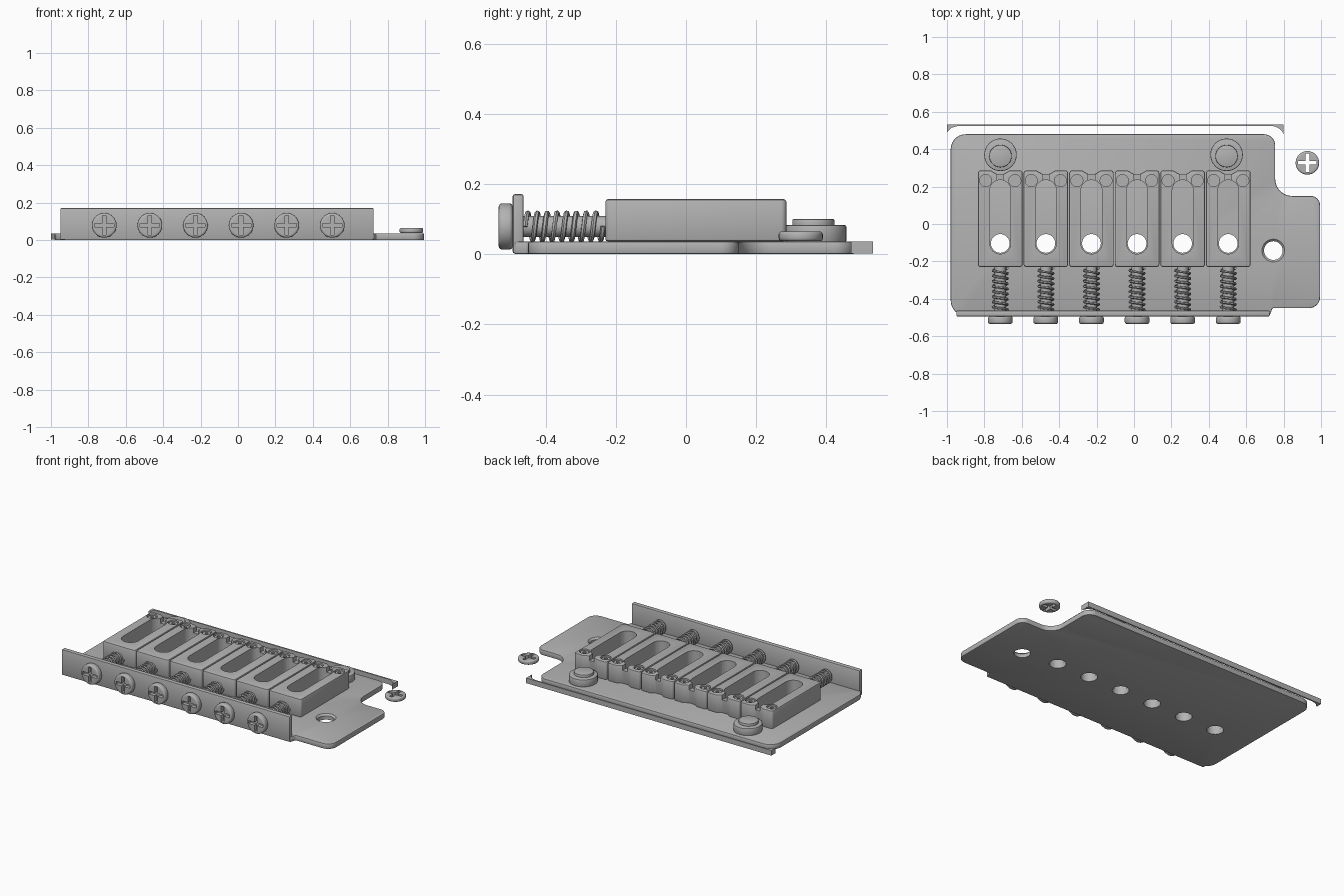
import bpy, bmesh, math
from mathutils import Vector, Matrix

if "Cube" in bpy.data.objects:
    bpy.data.objects.remove(bpy.data.objects["Cube"])

metal = bpy.data.materials.new("grey metal")
GREY = (0.45, 0.45, 0.45, 1)
metal.use_nodes = True
metal.diffuse_color = GREY
metal.node_tree.nodes["Principled BSDF"].inputs["Base Color"].default_value = GREY


def add_object(name, bm):
    bmesh.ops.recalc_face_normals(bm, faces=bm.faces[:])
    mesh = bpy.data.meshes.new(name)
    bm.to_mesh(mesh)
    bm.free()
    mesh.materials.append(metal)
    ob = bpy.data.objects.new(name, mesh)
    bpy.context.collection.objects.link(ob)
    return ob


def fillet(corners, steps=8):
    """Round each (x, y, radius) corner of an outline."""
    out = []
    for i, (x, y, r) in enumerate(corners):
        p = Vector((x, y))
        if r == 0:
            out.append(p)
            continue
        a = (Vector(corners[i - 1][:2]) - p).normalized()
        b = (Vector(corners[(i + 1) % len(corners)][:2]) - p).normalized()
        half = a.angle(b) / 2
        centre = p + (a + b).normalized() * (r / math.sin(half))
        start = p + a * (r / math.tan(half)) - centre
        end = p + b * (r / math.tan(half)) - centre
        sweep = start.angle_signed(end)
        for k in range(steps + 1):
            out.append(centre + Matrix.Rotation(-sweep * k / steps, 2) @ start)
    return out


def prism(name, outline, z0, z1):
    bm = bmesh.new()
    face = bm.faces.new([bm.verts.new((p[0], p[1], z0)) for p in outline])
    top = bmesh.ops.extrude_face_region(bm, geom=[face])["geom"]
    verts = [v for v in top if isinstance(v, bmesh.types.BMVert)]
    bmesh.ops.translate(bm, vec=(0, 0, z1 - z0), verts=verts)
    return add_object(name, bm)


def box(name, x0, x1, y0, y1, z0, z1):
    return prism(name, [(x0, y0), (x1, y0), (x1, y1), (x0, y1)], z0, z1)


def cylinder(name, centre, r0, r1, depth, axis="Z", sides=32):
    """Cylinder or cone centred on a point; r0 is the low or front end."""
    bm = bmesh.new()
    bmesh.ops.create_cone(bm, cap_ends=True, segments=sides, radius1=r0, radius2=r1, depth=depth)
    if axis == "Y":
        bmesh.ops.rotate(bm, cent=(0, 0, 0), matrix=Matrix.Rotation(-math.pi / 2, 3, "X"), verts=bm.verts)
    bmesh.ops.translate(bm, vec=centre, verts=bm.verts)
    return add_object(name, bm)


def bake(ob):
    mesh = bpy.data.meshes.new_from_object(ob.evaluated_get(bpy.context.evaluated_depsgraph_get()))
    ob.modifiers.clear()
    ob.data = mesh


def cut(ob, cutters):
    for c in cutters:
        mod = ob.modifiers.new("cut", "BOOLEAN")
        mod.operation, mod.solver, mod.object = "DIFFERENCE", "EXACT", c
    bake(ob)
    for c in cutters:
        bpy.data.objects.remove(c)


def finish(ob, width=0.0, segments=2):
    if width:
        mod = ob.modifiers.new("soft edges", "BEVEL")
        mod.width, mod.segments = width, segments
        mod.limit_method, mod.angle_limit = "ANGLE", math.radians(40)
        bake(ob)
    bpy.ops.object.select_all(action="DESELECT")
    ob.select_set(True)
    bpy.context.view_layer.objects.active = ob
    bpy.ops.object.shade_smooth_by_angle(angle=math.radians(35))


PLATE = 0.036
CENTRES = [-0.715 + 0.2438 * i for i in range(6)]
HOLE_Y = -0.104

# Base plate with side tab, six string holes and a countersunk arm hole
plate = prism("base_plate", fillet([
    (-0.98, -0.49, 0.08), (0.725, -0.49, 0.01), (0.74, -0.45, 0.01), (0.995, -0.45, 0.06),
    (0.995, 0.15, 0.05), (0.755, 0.15, 0.09), (0.755, 0.48, 0.06), (-0.98, 0.48, 0.08)]), 0, PLATE)
finish(plate, 0.006)
holes = [cylinder("cutter", (x, HOLE_Y, 0), 0.05, 0.05, 0.2) for x in CENTRES]
holes.append(cylinder("cutter", (0.745, -0.142, 0), 0.05, 0.05, 0.2))
holes.append(cylinder("cutter", (0.745, -0.142, 0.033), 0.05, 0.066, 0.016))
cut(plate, holes)
finish(plate)

# Upturned front wall
finish(box("front_wall", -0.95, 0.725, -0.494, -0.463, 0.002, 0.171), 0.006)

# Adjustment screws, springs and saddles
for i, x in enumerate(CENTRES):
    n = str(i + 1)
    z = 0.079
    head = cylinder("screw_head_" + n, (x, -0.514, z), 0.066, 0.066, 0.04, "Y")
    finish(head, 0.01, 3)
    cut(head, [box("cutter", x - 0.052, x + 0.052, -0.6, -0.51, z - 0.01, z + 0.01),
               box("cutter", x - 0.01, x + 0.01, -0.6, -0.51, z - 0.052, z + 0.052)])
    finish(head)
    finish(cylinder("screw_shaft_" + n, (x, -0.335, z), 0.03, 0.03, 0.27, "Y", 20))

    # Coil spring
    curve = bpy.data.curves.new("spring_" + n, "CURVE")
    curve.dimensions = "3D"
    curve.bevel_depth, curve.bevel_resolution, curve.use_fill_caps = 0.007, 1, True
    turns, per = 8, 18
    spline = curve.splines.new("POLY")
    spline.points.add(turns * per)
    for k, p in enumerate(spline.points):
        a = math.tau * k / per
        p.co = (x + 0.039 * math.cos(a), -0.458 + 0.222 * k / (turns * per), z + 0.039 * math.sin(a), 1)
    coil = bpy.data.objects.new("temporary_coil", curve)
    bpy.context.collection.objects.link(coil)
    mesh = bpy.data.meshes.new_from_object(coil.evaluated_get(bpy.context.evaluated_depsgraph_get()))
    bpy.data.objects.remove(coil)
    mesh.materials.clear()
    mesh.materials.append(metal)
    spring = bpy.data.objects.new("spring_" + n, mesh)
    bpy.context.collection.objects.link(spring)
    finish(spring)

    # Saddle block with long slot, string groove and two height screw sockets
    w = 0.119
    saddle = prism("saddle_" + n, fillet([
        (x - w, -0.23, 0.015), (x + w, -0.23, 0.015), (x + w, 0.286, 0.015), (x + 0.05, 0.286, 0.01),
        (x + 0.02, 0.268, 0.02), (x - 0.02, 0.268, 0.02), (x - 0.05, 0.286, 0.01), (x - w, 0.286, 0.015)], 4),
        PLATE, 0.157)
    finish(saddle, 0.008)
    s = 0.056
    cutters = [
        prism("cutter", fillet([(x - s, -0.16, 0.055), (x + s, -0.16, 0.055),
                                (x + s, 0.235, 0.055), (x - s, 0.235, 0.055)]), 0, 0.3),
        box("cutter", x - 0.018, x + 0.018, 0.18, 0.32, 0.125, 0.3)]
    for side in (-1, 1):
        cutters.append(cylinder("cutter", (x + side * 0.078, 0.232, 0.157), 0.032, 0.032, 0.03, "Z", 24))
    cut(saddle, cutters)
    finish(saddle)
    for side, label in ((-1, "right"), (1, "left")):
        grub = cylinder("height_screw_%s_%s" % (n, label), (x + side * 0.078, 0.232, 0.1), 0.025, 0.025, 0.1, "Z", 20)
        cut(grub, [cylinder("cutter", (grub.data.vertices[0].co.x, 0.232, 0.15), 0.012, 0.012, 0.03, "Z", 6)])
        finish(grub)

# Stepped mounting posts behind the saddles
for x, label in ((-0.714, "right"), (0.495, "left")):
    finish(cylinder("post_flange_" + label, (x, 0.37, 0.058), 0.087, 0.087, 0.05), 0.005)
    finish(cylinder("post_cap_" + label, (x, 0.363, 0.085), 0.06, 0.06, 0.03), 0.004)

# Thin rear strip with curved ends
strip = prism("rear_strip", [(-1, 0.49), (-1, 0.533), (0.8, 0.533), (0.8, 0.47)] + [
    (0.73 + 0.07 * math.cos(a), 0.47 + 0.054 * math.sin(a)) for a in [math.pi / 16 * k for k in range(1, 9)]
] + [(-0.94, 0.524), (-0.975, 0.515)], 0.002, PLATE)
finish(strip)

# Loose screw head with a cross cut right through
cap = cylinder("loose_screw_head", (0.927, 0.327, 0.051), 0.063, 0.063, 0.028)
finish(cap, 0.009, 3)
cut(cap, [box("cutter", 0.877, 0.977, 0.317, 0.337, 0, 0.2),
          box("cutter", 0.917, 0.937, 0.277, 0.377, 0, 0.2)])
finish(cap)
